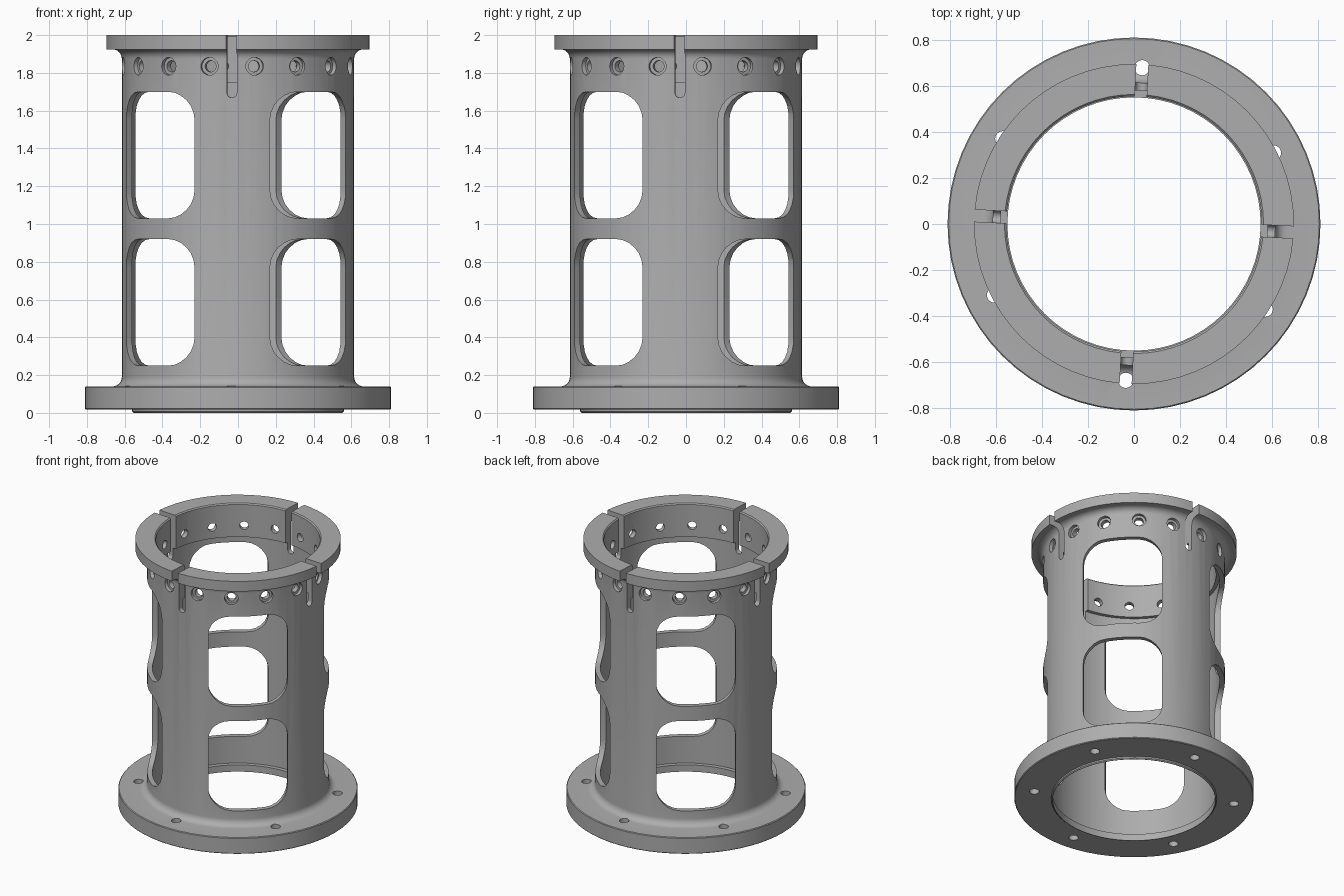
import bpy, bmesh
from math import sin, cos, pi, radians
from mathutils import Matrix, Vector

old = bpy.data.objects.get("Cube")
if old:
    bpy.data.objects.remove(old, do_unlink=True)

steel = bpy.data.materials.new("satin_grey_steel")
steel.use_nodes = True
GREY = (0.42, 0.42, 0.42, 1)
steel.diffuse_color = GREY
steel.node_tree.nodes["Principled BSDF"].inputs["Base Color"].default_value = GREY

TWIST = -3  # the whole cut pattern is turned slightly about z


def arc(cx, cz, r, start, end, n=6):
    """Points along a circular arc, angles in degrees."""
    angles = [radians(start + (end - start) * i / n) for i in range(n + 1)]
    return [(cx + r * cos(a), cz + r * sin(a)) for a in angles]


def lathe(bm, profile, sides, matrix=Matrix(), closed=True):
    """Spin (radius, height) points about z; capped solid when not closed."""
    rings = [[bm.verts.new(matrix @ Vector((r * cos(2 * pi * i / sides),
                                            r * sin(2 * pi * i / sides), z)))
              for i in range(sides)] for r, z in profile]
    pairs = list(zip(rings, rings[1:]))
    if closed:
        pairs.append((rings[-1], rings[0]))
    else:
        bm.faces.new(rings[0])
        bm.faces.new(rings[-1])
    for a, b in pairs:
        for i in range(sides):
            j = (i + 1) % sides
            bm.faces.new((a[i], a[j], b[j], b[i]))


def prism(bm, outline, near, far, angle):
    """Extrude a (sideways, height) outline outward from the axis."""
    turn = Matrix.Rotation(radians(angle), 4, 'Z')
    face = bm.faces.new([bm.verts.new(turn @ Vector((near, s, z))) for s, z in outline])
    moved = bmesh.ops.extrude_face_region(bm, geom=[face])["geom"]
    bmesh.ops.translate(bm, vec=turn @ Vector((far - near, 0, 0)),
                        verts=[v for v in moved if isinstance(v, bmesh.types.BMVert)])


def finish(bm, name):
    bmesh.ops.recalc_face_normals(bm, faces=bm.faces[:])
    mesh = bpy.data.meshes.new(name)
    bm.to_mesh(mesh)
    bm.free()
    mesh.materials.append(steel)
    obj = bpy.data.objects.new(name, mesh)
    bpy.context.collection.objects.link(obj)
    return obj


# Flanged sleeve: one closed wall section spun about the axis
bm = bmesh.new()
section = [(0.55, 0), (0.553, 0), (0.56, 0.007), (0.56, 0.018), (0.805, 0.018),
           (0.81, 0.023), (0.81, 0.135), (0.805, 0.14)]
section += arc(0.665, 0.19, 0.05, 270, 180)
section += arc(0.665, 1.875, 0.05, 180, 90)
section += [(0.695, 1.925), (0.695, 2.0), (0.563, 2.0), (0.555, 1.992),
            (0.555, 1.75), (0.58, 1.75), (0.58, 0.05), (0.55, 0.05)]
lathe(bm, section, 64)
sleeve = finish(bm, "flanged_sleeve")

# Window cutters: two rows of four rounded openings
bm = bmesh.new()
HALF, CORNER = 0.27, 0.15
for low, high in ((0.25, 0.92), (1.03, 1.70)):
    x = HALF - CORNER
    outline = (arc(x, high - CORNER, CORNER, 0, 90) + arc(-x, high - CORNER, CORNER, 90, 180)
               + arc(-x, low + CORNER, CORNER, 180, 270) + arc(x, low + CORNER, CORNER, 270, 360))
    for k in range(4):
        prism(bm, outline, 0.3, 0.8, 45 + 90 * k + TWIST)

# Slot cutters: four round-ended slits down through the top flange
slit = arc(0, 1.695, 0.026, 180, 360, 10) + [(0.026, 2.1), (-0.026, 2.1)]
for k in range(4):
    prism(bm, slit, 0.4, 0.9, 90 * k + TWIST)

# Radial screw holes: sixteen counterbored holes below the top flange
for k in range(16):
    place = (Matrix.Rotation(radians(11.25 + 22.5 * k + TWIST), 4, 'Z')
             @ Matrix.Translation((0, 0, 1.835)) @ Matrix.Rotation(pi / 2, 4, 'Y'))
    lathe(bm, [(0.03, 0.45), (0.03, 0.59), (0.047, 0.59), (0.047, 0.66)],
          20, place, closed=False)

# Mounting holes: six through the base flange
for k in range(6):
    a = radians(30 + 60 * k + TWIST)
    place = Matrix.Translation((0.68 * cos(a), 0.68 * sin(a), 0))
    lathe(bm, [(0.033, -0.1), (0.033, 0.3)], 20, place, closed=False)
cutter = finish(bm, "opening_cutter")
cutter.hide_render = True

# Cut the openings and keep only the finished sleeve
cut = sleeve.modifiers.new("openings", 'BOOLEAN')
cut.operation = 'DIFFERENCE'
cut.solver = 'EXACT'
cut.object = cutter
bpy.ops.object.select_all(action='DESELECT')
sleeve.select_set(True)
bpy.context.view_layer.objects.active = sleeve
bpy.ops.object.modifier_apply(modifier=cut.name)
bpy.data.objects.remove(cutter, do_unlink=True)

bpy.ops.object.shade_smooth_by_angle(angle=radians(30))
